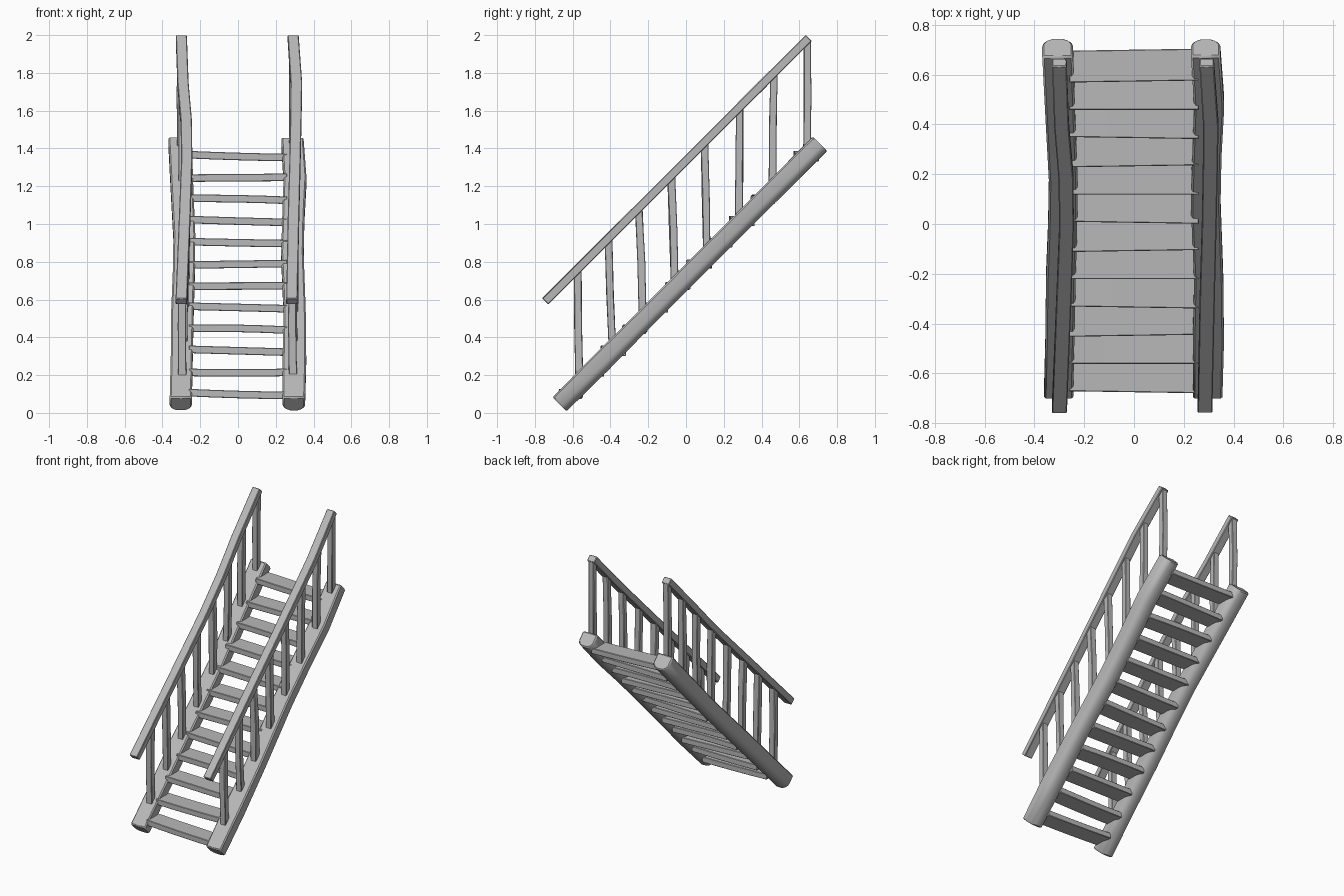
import bpy, bmesh, random
from mathutils import Vector

random.seed(4)
cube = bpy.data.objects.get("Cube")
if cube:
    bpy.data.objects.remove(cube, do_unlink=True)

wood = bpy.data.materials.new("grey wood")
GREY = (0.48, 0.48, 0.48, 1)
wood.use_nodes = True
wood.diffuse_color = GREY
wood.node_tree.nodes["Principled BSDF"].inputs["Base Color"].default_value = GREY

X = Vector((1, 0, 0))


def finish(name, bm, bevel):
    """Turn a bmesh into a softly bevelled, angle-smoothed object."""
    bmesh.ops.recalc_face_normals(bm, faces=bm.faces)
    mesh = bpy.data.meshes.new(name)
    bm.to_mesh(mesh)
    bm.free()
    obj = bpy.data.objects.new(name, mesh)
    bpy.context.collection.objects.link(obj)
    mesh.materials.append(wood)
    mod = obj.modifiers.new("worn edges", "BEVEL")
    mod.width = bevel
    mod.segments = 1
    mod.limit_method = "ANGLE"
    bpy.ops.object.select_all(action="DESELECT")
    obj.select_set(True)
    bpy.context.view_layer.objects.active = obj
    bpy.ops.object.shade_smooth_by_angle(angle=0.6)


def sweep(name, path, profile, direction, bevel=0.004, wobble=0.0):
    """Loft a cross-section (x, normal) along a path with a fixed frame."""
    normal = X.cross(Vector(direction).normalized())
    bm = bmesh.new()
    rings = []
    for p in path:
        s = 1 + random.uniform(-wobble, wobble)
        rings.append([bm.verts.new(Vector(p) + X * a * s + normal * b * s)
                      for a, b in profile])
    n = len(profile)
    for r, q in zip(rings, rings[1:]):
        for i in range(n):
            j = (i + 1) % n
            bm.faces.new((r[i], r[j], q[j], q[i]))
    bm.faces.new(rings[0])
    bm.faces.new(rings[-1])
    finish(name, bm, bevel)


def box(w, h):
    return [(-w, -h), (w, -h), (w, h), (-w, h)]


def interp(samples, y):
    """Piecewise-linear lookup of x along y."""
    for (y0, x0), (y1, x1) in zip(samples, samples[1:]):
        if y <= y1:
            break
    return x0 + (x1 - x0) * (y - y0) / (y1 - y0)


SLOPE = (0, 1, 1)
# Flat-topped beam with a rounded underside
BEAM = [(-0.06, 0.053), (0.06, 0.053), (0.06, -0.02), (0.045, -0.042),
        (0.02, -0.053), (-0.02, -0.053), (-0.045, -0.042), (-0.06, -0.02)]

# Sideways drift of each timber as (y, x)
BEAM_X = {
    "right": [(-0.67, -0.303), (-0.45, -0.298), (-0.2, -0.294), (0, -0.287),
              (0.2, -0.284), (0.45, -0.296), (0.71, -0.307)],
    "left": [(-0.67, 0.296), (-0.45, 0.299), (-0.2, 0.3), (0.1, 0.288),
             (0.3, 0.293), (0.5, 0.302), (0.71, 0.288)],
}
RAIL_X = {
    "right": [(-0.745, -0.3), (-0.3, -0.282), (0, -0.271), (0.2, -0.274),
              (0.4, -0.291), (0.65, -0.3)],
    "left": [(-0.745, 0.285), (-0.3, 0.294), (0, 0.302), (0.2, 0.306),
             (0.4, 0.309), (0.65, 0.292)],
}
# Baluster positions as (y at foot, y at head)
BALUSTERS = [(-0.565, -0.573), (-0.39, -0.41), (-0.23, -0.25), (-0.06, -0.078),
             (0.11, 0.098), (0.28, 0.284), (0.458, 0.466), (0.64, 0.642)]

for side in ("right", "left"):
    # Stringer beam
    sweep(side + "_stringer", [(x, y, y + 0.715) for y, x in BEAM_X[side]],
          BEAM, SLOPE, 0.008, 0.04)
    # Handrail
    sweep(side + "_handrail", [(x, y, y + 1.335) for y, x in RAIL_X[side]],
          box(0.03, 0.023), SLOPE, 0.004, 0.03)
    # Balusters, tucked into the beam and the rail
    for i, (foot, head) in enumerate(BALUSTERS):
        xf, xh = interp(BEAM_X[side], foot), interp(RAIL_X[side], head)
        xf = xf * 0.3 + xh * 0.7
        z0, z1 = foot + 0.74, head + 1.33
        mid = ((xf + xh) / 2 + random.uniform(-0.004, 0.004),
               (foot + head) / 2 + random.uniform(-0.004, 0.004), (z0 + z1) / 2)
        sweep(f"{side}_baluster_{i + 1}", [(xf, foot, z0), mid, (xh, head, z1)],
              box(0.021, 0.02), (0, 0, 1), 0.003, 0.06)

# Treads: flat planks, each slightly out of level
for i in range(12):
    y = -0.612 + i * 0.1135
    z = 0.1 + i * 0.1145
    tilt = random.uniform(-0.008, 0.004)
    bow = random.uniform(-0.004, 0.004)
    bm = bmesh.new()
    rows = []
    for k in range(5):
        t = k / 2 - 1
        c = Vector((0.26 * t, y + 0.004 * t * (i % 3 - 1),
                    z + tilt * t + bow * (1 - t * t)))
        rows.append([bm.verts.new(c + Vector((0, a, b)))
                     for a, b in box(0.064, 0.02)])
    for r, q in zip(rows, rows[1:]):
        for a in range(4):
            bm.faces.new((r[a], r[a - 1], q[a - 1], q[a]))
    bm.faces.new(rows[0])
    bm.faces.new(rows[-1])
    finish(f"tread_{i + 1}", bm, 0.003)
